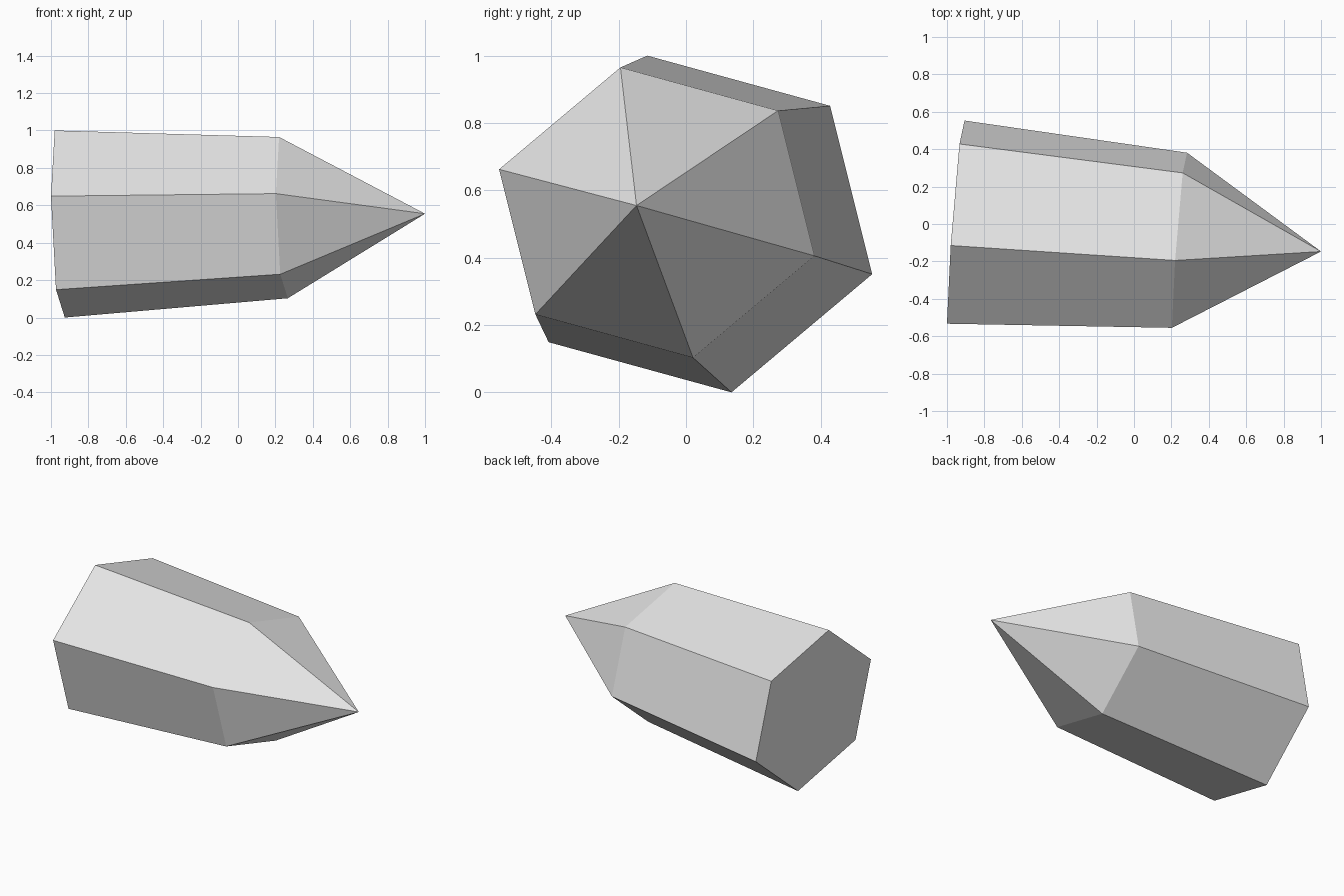
import bpy
import bmesh
from mathutils import Vector

cube = bpy.data.objects.get("Cube")
if cube:
    bpy.data.objects.remove(cube, do_unlink=True)

# One plain grey for the whole crystal
grey = bpy.data.materials.new("light_grey")
grey.use_nodes = True
colour = (0.8, 0.8, 0.8, 1.0)
grey.diffuse_color = colour
grey.node_tree.nodes["Principled BSDF"].inputs["Base Color"].default_value = colour

# Tilted axis: base centre, shoulder centre and tip
base = Vector((-0.953, 0.01, 0.5))
shoulder = Vector((0.243, -0.087, 0.534))
tip = Vector((1.0, -0.147, 0.555))

# Slightly stretched hexagonal cross-section, spanned by two corner directions
u = Vector((-0.027, -0.125, 0.5))
v = Vector((0.047, 0.543, -0.149))
corners = [u, u + v, v, -u, -u - v, -v]

bm = bmesh.new()


def ring(centre, scale):
    return [bm.verts.new(centre + c * scale) for c in corners]


lower = ring(base, 1.0)
upper = ring(shoulder, 0.862)
apex = bm.verts.new(tip)

# Flat base, tapering shaft sides and pointed end
bm.faces.new(lower)
for i in range(len(corners)):
    j = (i + 1) % len(corners)
    bm.faces.new((lower[i], lower[j], upper[j], upper[i]))
    bm.faces.new((upper[i], upper[j], apex))
bmesh.ops.recalc_face_normals(bm, faces=bm.faces)

mesh = bpy.data.meshes.new("crystal")
bm.to_mesh(mesh)
bm.free()
mesh.materials.append(grey)
crystal = bpy.data.objects.new("crystal", mesh)
bpy.context.collection.objects.link(crystal)
